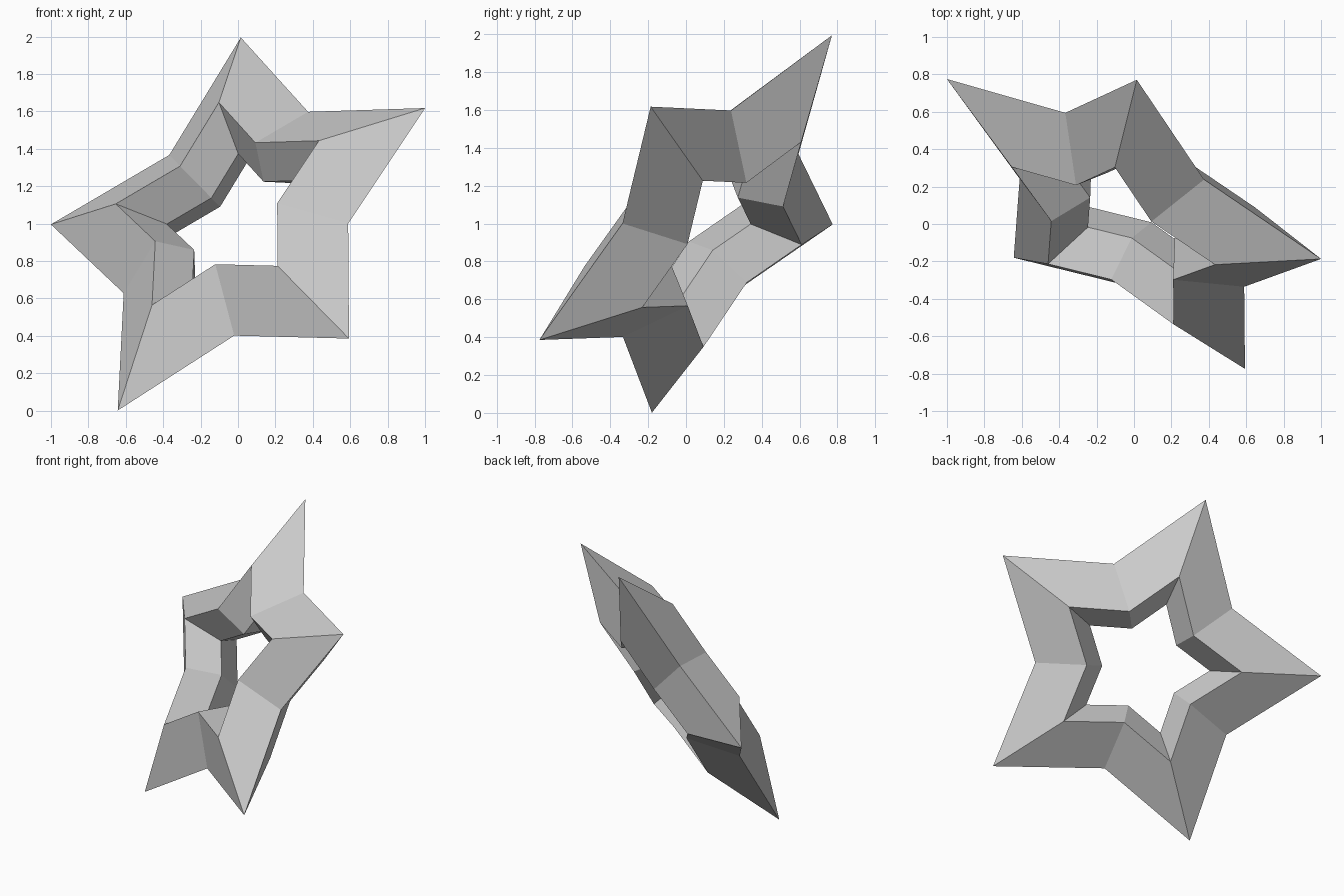
import bpy, bmesh, math
from mathutils import Matrix, Vector

cube = bpy.data.objects.get("Cube")
if cube:
    bpy.data.objects.remove(cube, do_unlink=True)

TIP_RADIUS = 1.212
VALLEY = 0.6          # valley radius as a share of the tip radius
POINTS = 5
# Cross-section of the ring: (share of outer radius, depth)
SECTION = [(1.0, 0.0), (0.543, 0.216), (0.376, 0.0), (0.543, -0.216)]

# Single flat grey
grey = bpy.data.materials.new("light grey")
grey.use_nodes = True
colour = (0.6, 0.6, 0.6, 1.0)
grey.diffuse_color = colour
grey.node_tree.nodes["Principled BSDF"].inputs["Base Color"].default_value = colour

# Sweep the four-sided section around the star outline
bm = bmesh.new()
rings = []
for i in range(2 * POINTS):
    a = math.pi * i / POINTS
    r = TIP_RADIUS * (VALLEY if i % 2 else 1.0)
    rings.append([bm.verts.new((r * s * math.cos(a), r * s * math.sin(a), d))
                  for s, d in SECTION])
n = len(SECTION)
for i, ring in enumerate(rings):
    nxt = rings[(i + 1) % len(rings)]
    for j in range(n):
        k = (j + 1) % n
        bm.faces.new((ring[j], nxt[j], nxt[k], ring[k]))

# Tilt the star: local x runs to the top tip, local y towards the left tip
u = Vector((0.022, 0.688, 0.993)).normalized()
w = Vector((1.049, -0.508, 0.321))
w = (w - u * w.dot(u)).normalized()
tilt = Matrix((u, w, u.cross(w))).transposed().to_4x4()
bm.transform(Matrix.Translation((-0.007, 0.081, 0.999)) @ tilt)
bmesh.ops.recalc_face_normals(bm, faces=bm.faces)

mesh = bpy.data.meshes.new("star_ring")
bm.to_mesh(mesh)
bm.free()
mesh.materials.append(grey)
star = bpy.data.objects.new("star_ring", mesh)
bpy.context.collection.objects.link(star)
